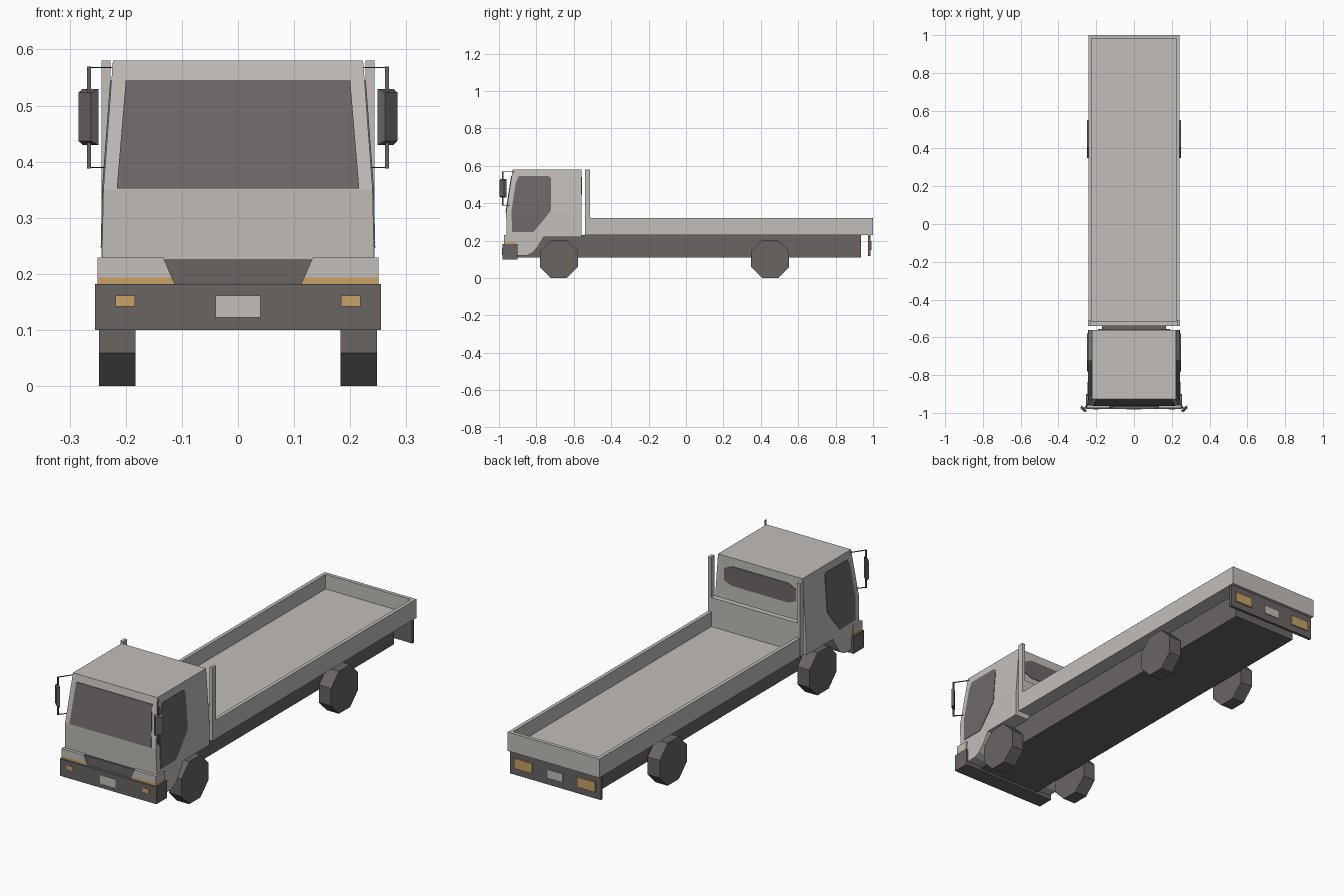
import bpy, bmesh, math
from mathutils import Vector, Matrix

if "Cube" in bpy.data.objects:
    bpy.data.objects.remove(bpy.data.objects["Cube"])


def material(name, rgb):
    m = bpy.data.materials.new(name)
    m.diffuse_color = (*rgb, 1)
    m.use_nodes = True
    m.node_tree.nodes["Principled BSDF"].inputs["Base Color"].default_value = m.diffuse_color
    return m


BODY = material("light grey paint", (0.54, 0.515, 0.49))
DARK = material("dark grey", (0.14, 0.128, 0.124))
GLASS = material("window grey", (0.155, 0.14, 0.14))
LAMP = material("amber lamp", (0.58, 0.36, 0.13))


def finish(name, bm, mat):
    bmesh.ops.recalc_face_normals(bm, faces=bm.faces)
    me = bpy.data.meshes.new(name)
    bm.to_mesh(me)
    bm.free()
    ob = bpy.data.objects.new(name, me)
    bpy.context.collection.objects.link(ob)
    me.materials.append(mat)
    return ob


def box(name, x, y, z, mat, matrix=Matrix()):
    bm = bmesh.new()
    bmesh.ops.create_cube(bm, size=1)
    for v in bm.verts:
        v.co = matrix @ Vector([a + (c + 0.5) * (b - a) for (a, b), c in zip((x, y, z), v.co)])
    return finish(name, bm, mat)


def prism(name, pts, axis, a, b, mat, warp=None):
    """Extrude a (u, z) outline along x or y from a to b; warp bends it to the cab."""
    bm = bmesh.new()
    co = [(a, u, z) if axis == "x" else (u, a, z) for u, z in pts]
    face = bm.faces.new([bm.verts.new(c) for c in co])
    r = bmesh.ops.extrude_face_region(bm, geom=[face])
    d = Vector((b - a, 0, 0)) if axis == "x" else Vector((0, b - a, 0))
    bmesh.ops.translate(bm, vec=d, verts=[v for v in r["geom"] if isinstance(v, bmesh.types.BMVert)])
    if warp:
        bmesh.ops.bisect_plane(bm, geom=bm.verts[:] + bm.edges[:] + bm.faces[:],
                               plane_co=(0, 0, BELT), plane_no=(0, 0, 1))
        for v in bm.verts:
            v.co = warp(v.co)
    return finish(name, bm, mat)


# Cab shape: vertical up to the belt line, then tapering to the roof
BELT, ROOF = 0.35, 0.58


def half_width(z):
    if z < BELT:
        return 0.245 - 0.005 * max(0, z - 0.12) / 0.23
    return 0.24 - 0.017 * (z - BELT) / (ROOF - BELT)


def front_y(z):
    return -0.962 + 0.035 * max(0, z - BELT) / (ROOF - BELT)


def side_warp(c):
    return Vector((c.x * half_width(c.z), c.y, c.z))


def front_warp(c):
    return Vector((c.x, c.y + front_y(c.z), c.z))


cab = [(-0.56, 0.22), (-0.76, 0.22), (-0.79, 0.17), (-0.82, 0.135), (-0.85, 0.12), (-0.91, 0.12),
       (-0.91, 0.18), (-0.957, 0.18), (-0.962, BELT), (-0.927, ROOF), (-0.56, ROOF)]
prism("cab", cab, "x", -1, 1, BODY, side_warp)

# Cab windows as thin plates
side_glass = [(-0.895, 0.545), (-0.735, 0.545), (-0.723, 0.535), (-0.723, 0.36), (-0.77, 0.30),
              (-0.815, 0.247), (-0.93, 0.247), (-0.933, 0.36), (-0.91, 0.51)]
for s, side in ((1, "right"), (-1, "left")):
    prism(side + "_door_window", side_glass, "x", s * 0.99, s * 1.01, GLASS, side_warp)
prism("windscreen", [(-0.216, 0.352), (0.216, 0.352), (0.2, 0.545), (-0.2, 0.545)],
      "y", 0.003, -0.003, GLASS, front_warp)
prism("rear_window", [(-0.19, 0.465), (-0.15, 0.448), (0.15, 0.448), (0.19, 0.465),
                      (0.19, 0.52), (0.15, 0.54), (-0.15, 0.54), (-0.19, 0.52)],
      "y", -0.563, -0.557, GLASS)

# Front bumper, grille, number plate
box("front_bumper", (-0.255, 0.255), (-0.98, -0.90), (0.10, 0.182), DARK)
box("grille", (-0.135, 0.135), (-0.968, -0.93), (0.18, 0.226), DARK)
box("front_number_plate", (-0.04, 0.04), (-0.983, -0.979), (0.122, 0.162), BODY)

# Chassis
box("chassis", (-0.17, 0.17), (-0.92, 0.935), (0.11, 0.23), DARK)

# Cargo bed: floor, walls and headboard
box("bed_floor", (-0.235, 0.235), (-0.53, 0.99), (0.23, 0.25), BODY)
box("tailgate", (-0.242, 0.242), (0.983, 1.0), (0.23, 0.32), BODY)
box("headboard", (-0.23, 0.23), (-0.54, -0.513), (0.23, 0.388), BODY)

# Rear bumper and number plate
box("rear_bumper", (-0.24, 0.24), (0.972, 0.986), (0.118, 0.232), DARK)
box("rear_number_plate", (-0.04, 0.04), (0.985, 0.989), (0.152, 0.19), BODY)

# Parts repeated on both sides
for s, side in ((1, "right"), (-1, "left")):
    def both(name, x, y, z, mat, **kw):
        return box(side + "_" + name, sorted((s * x[0], s * x[1])), y, z, mat, **kw)

    both("bed_wall", (0.225, 0.242), (-0.515, 0.983), (0.23, 0.32), BODY)
    both("headboard_post", (0.227, 0.243), (-0.54, -0.512), (0.23, 0.58), BODY)
    both("tail_lamp", (0.12, 0.215), (0.985, 0.992), (0.15, 0.198), LAMP)
    both("fog_lamp", (0.184, 0.218), (-0.983, -0.979), (0.142, 0.162), LAMP)
    prism(side + "_headlight", [(s * x, z) for x, z in
          ((0.25, 0.194), (0.25, 0.229), (0.133, 0.229), (0.118, 0.194))], "y", -0.974, -0.908, BODY)
    prism(side + "_indicator", [(s * x, z) for x, z in
          ((0.25, 0.181), (0.25, 0.194), (0.118, 0.194), (0.112, 0.181))], "y", -0.974, -0.908, LAMP)

    # Octagonal wheels
    for y, end in ((-0.68, "front"), (0.45, "rear")):
        r = 0.1015 / math.cos(math.pi / 8)
        ring = [(y + r * math.cos((k + 0.5) * math.pi / 4), 0.1015 + r * math.sin((k + 0.5) * math.pi / 4))
                for k in range(8)]
        prism(f"{end}_{side}_wheel", ring, "x", s * 0.183, s * 0.248, DARK)

    # Mirror: tapered housing turned 45 degrees, on a rod with two flat arms
    turn = Matrix.Translation((s * 0.268, -0.98, 0.48)) @ Matrix.Rotation(s * math.pi / 4, 4, "Z")
    mirror = box(side + "_mirror", (-0.02, 0.02), (-0.007, 0.007), (-0.05, 0.05), DARK)
    for v in mirror.data.vertices:
        if v.co.y < 0:
            v.co.x *= 0.8
            v.co.z *= 0.86
    mirror.data.transform(turn)
    both("mirror_rod", (0.262, 0.269), (-0.983, -0.977), (0.388, 0.57), DARK)
    for z, label in ((0.568, "upper"), (0.39, "lower")):
        a = Vector((s * 0.265, -0.98, z))
        b = Vector((s * (half_width(z) - 0.003), front_y(z) + 0.012, z))
        d = b - a
        m = Matrix.Translation(a) @ Matrix.Rotation(math.atan2(d.y, d.x), 4, "Z")
        box(f"{side}_{label}_mirror_arm", (0, d.length), (-0.003, 0.003), (-0.001, 0.001), DARK, m)
